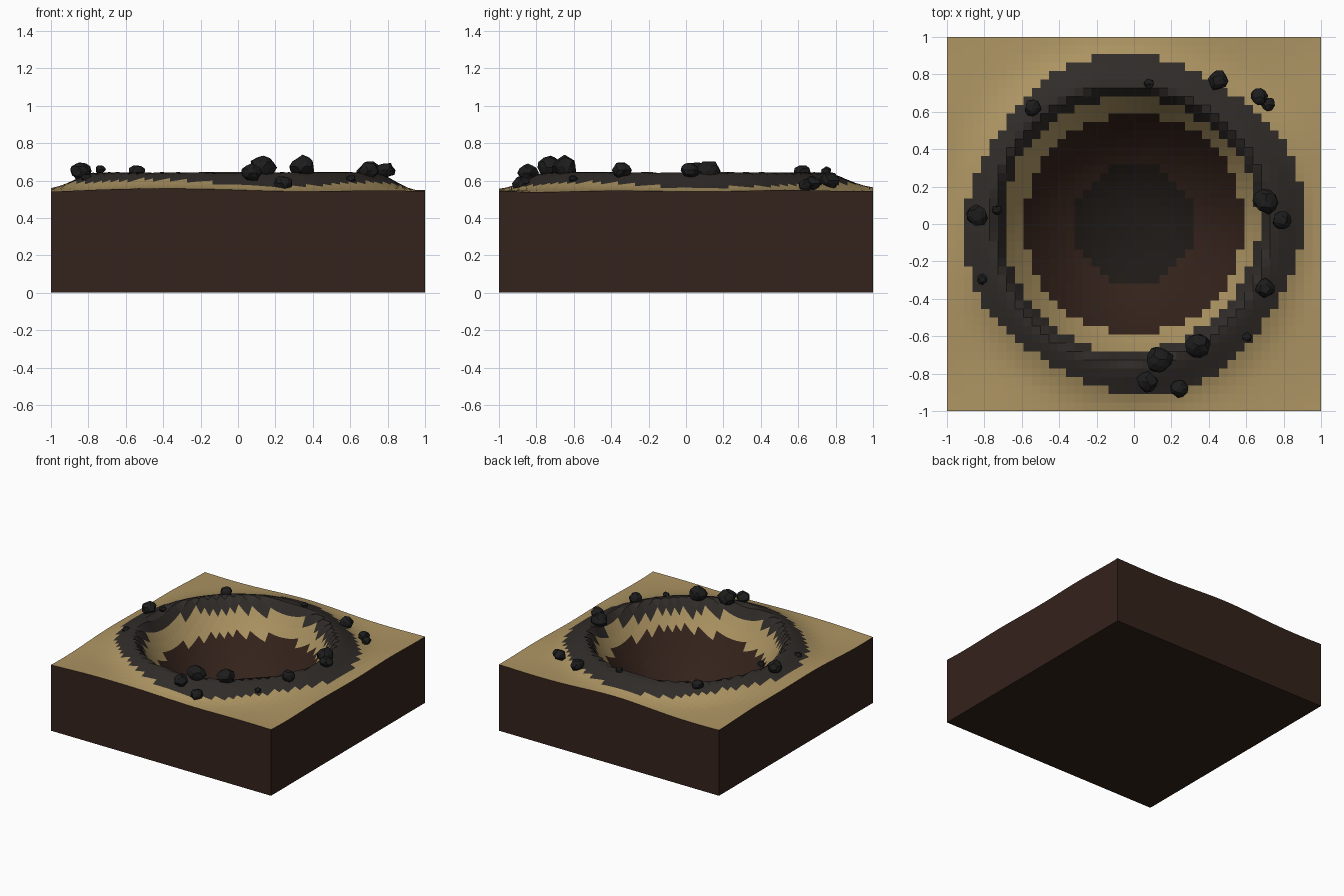
import bpy, bmesh, math, random
from mathutils import Vector

if "Cube" in bpy.data.objects:
    bpy.data.objects.remove(bpy.data.objects["Cube"])

random.seed(4)


def material(name, rgb):
    m = bpy.data.materials.new(name)
    m.diffuse_color = (*rgb, 1)
    m.use_nodes = True
    m.node_tree.nodes["Principled BSDF"].inputs["Base Color"].default_value = m.diffuse_color
    return m


SAND = material("sand", (0.42, 0.30, 0.125))
CHAR = material("charred_rim", (0.030, 0.025, 0.022))
SOIL = material("soil", (0.034, 0.016, 0.011))
PIT = material("pit_floor", (0.013, 0.010, 0.008))
ROCK = material("rock", (0.012, 0.012, 0.012))


def crest(a):
    # crater crest radius, slightly lopsided
    return 0.73 - 0.022 * math.cos(a) + 0.008 * math.sin(3 * a + 1)


def height(x, y):
    r, a = math.hypot(x, y), math.atan2(y, x)
    c = crest(a)
    if r < c:
        return 0.05 + 0.595 * (r / c) ** 2.3
    wave = 0.006 * math.sin(5 * x + 2 * y) + 0.005 * math.sin(7 * y - 3 * x + 1)
    fade = min(1, (r - c) / 0.2)
    return 0.545 + 0.1 * math.exp(-((r - c) / 0.17) ** 2) + wave * fade


def zone(x, y):
    # material slot from distance to the crater centre
    r, a = math.hypot(x, y), math.atan2(y, x)
    if r < 0.32:
        return 3
    if r < 0.59:
        return 2
    if r < crest(a) - 0.05:
        return 0
    return 1 if r < 0.895 + 0.025 * math.sin(4 * a + 0.5) else 0


# Terrain block: height-field top, straight skirt, flat base
bm = bmesh.new()
bmesh.ops.create_grid(bm, x_segments=44, y_segments=44, size=1)
for v in bm.verts:
    v.co.z = height(v.co.x, v.co.y)
for f in bm.faces:
    c = f.calc_center_median()
    f.material_index = zone(c.x, c.y)
border = [e for e in bm.edges if e.is_boundary]
skirt = bmesh.ops.extrude_edge_only(bm, edges=border)["geom"]
for g in skirt:
    if isinstance(g, bmesh.types.BMVert):
        g.co.z = 0
    elif isinstance(g, bmesh.types.BMFace):
        g.material_index = 2
rim = [e for e in bm.edges if e.is_boundary]
for f in bmesh.ops.contextual_create(bm, geom=rim)["faces"]:
    f.material_index = 2
bmesh.ops.recalc_face_normals(bm, faces=bm.faces)
me = bpy.data.meshes.new("crater_ground")
bm.to_mesh(me)
bm.free()
for m in (SAND, CHAR, SOIL, PIT):
    me.materials.append(m)
bpy.context.collection.objects.link(bpy.data.objects.new("crater_ground", me))

# Scattered ejecta rocks: x, y, z, radius
ROCKS = [
    (-0.54, 0.62, 0.645, 0.045), (0.08, 0.75, 0.65, 0.028),
    (0.45, 0.77, 0.60, 0.055), (0.67, 0.68, 0.585, 0.045),
    (0.72, 0.64, 0.575, 0.037), (-0.84, 0.045, 0.65, 0.058),
    (-0.735, 0.075, 0.66, 0.027), (0.705, 0.12, 0.65, 0.066),
    (0.79, 0.02, 0.655, 0.05), (-0.81, -0.295, 0.61, 0.029),
    (0.70, -0.345, 0.655, 0.052), (0.605, -0.605, 0.61, 0.025),
    (0.345, -0.65, 0.675, 0.068), (0.135, -0.725, 0.67, 0.072),
    (0.07, -0.845, 0.64, 0.055), (0.24, -0.88, 0.585, 0.05),
]
for i, (x, y, z, r) in enumerate(ROCKS):
    bm = bmesh.new()
    bmesh.ops.create_icosphere(bm, subdivisions=2, radius=r)
    for v in bm.verts:
        v.co *= random.uniform(0.84, 1.1)
        v.co.z *= 0.85
    me = bpy.data.meshes.new("rock")
    bm.to_mesh(me)
    bm.free()
    me.materials.append(ROCK)
    ob = bpy.data.objects.new(f"rock_{i + 1}", me)
    ob.location = Vector((x, y, z))
    ob.rotation_euler.z = random.uniform(0, math.tau)
    bpy.context.collection.objects.link(ob)
